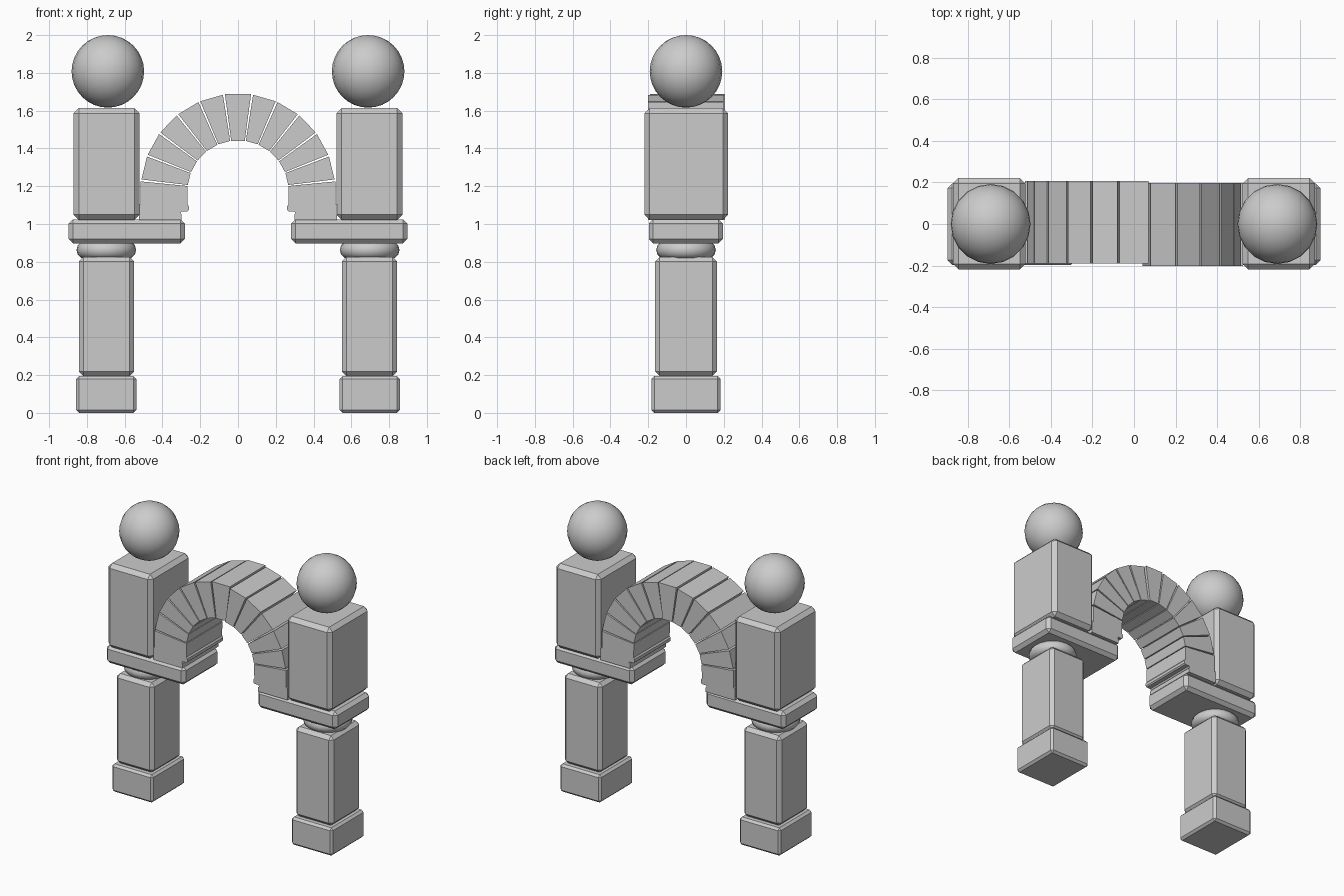
import bpy, bmesh
from math import sin, cos, tan, radians, pi

if "Cube" in bpy.data.objects:
    bpy.data.objects.remove(bpy.data.objects["Cube"])


def make_object(name, bm):
    bmesh.ops.recalc_face_normals(bm, faces=bm.faces)
    mesh = bpy.data.meshes.new(name)
    bm.to_mesh(mesh)
    bm.free()
    ob = bpy.data.objects.new(name, mesh)
    bpy.context.collection.objects.link(ob)
    return ob


def block(name, x, y, z, bevel):
    """Chamfered box from (min, max) pairs on each axis."""
    bm = bmesh.new()
    bmesh.ops.create_cube(bm, size=1)
    for v in bm.verts:
        v.co = [(lo + hi) / 2 + c * (hi - lo) for c, (lo, hi) in zip(v.co, (x, y, z))]
    bmesh.ops.bevel(bm, geom=bm.edges[:], offset=bevel, segments=1,
                    affect='EDGES', profile=0.5)
    return make_object(name, bm)


def prism(name, outline, y0, y1):
    """Extrude an x-z outline along y."""
    bm = bmesh.new()
    face = bm.faces.new([bm.verts.new((px, y0, pz)) for px, pz in outline])
    out = bmesh.ops.extrude_face_region(bm, geom=[face])
    for v in out['geom']:
        if isinstance(v, bmesh.types.BMVert):
            v.co.y = y1
    return make_object(name, bm)


def smooth(ob):
    for p in ob.data.polygons:
        p.use_smooth = True


def cushion(name, x, radius, z0, z1):
    """Round disc with a bulging rim."""
    h, bm = (z1 - z0) / 2, bmesh.new()
    pts = [(0, z0)]
    for i in range(7):
        a = -pi / 2 + pi * i / 6
        pts.append((radius - h + h * cos(a), (z0 + z1) / 2 + h * sin(a)))
    pts.append((0, z1))
    verts = [bm.verts.new((r, 0, z)) for r, z in pts]
    edges = [bm.edges.new(p) for p in zip(verts, verts[1:])]
    bmesh.ops.spin(bm, geom=verts + edges, cent=(0, 0, 0), axis=(0, 0, 1),
                   angle=2 * pi, steps=24)
    bmesh.ops.remove_doubles(bm, verts=bm.verts, dist=1e-4)
    ob = make_object(name, bm)
    ob.location.x = x
    smooth(ob)


R_OUT, R_IN, CZ = 0.515, 0.268, 1.175
KEY, STEP, GAP = 8.3, 15.1, 0.6


def polar(r, deg, s):
    a = radians(deg)
    return s * r * sin(a), CZ + r * cos(a)


for s, side in ((-1, "left"), (1, "right")):
    def span(a, b):
        return tuple(sorted((s * a, s * b)))

    # pillar
    block(side + "_base", span(0.538, 0.857), (-0.183, 0.183), (0, 0.195), 0.015)
    block(side + "_shaft", span(0.55, 0.843), (-0.163, 0.163), (0.195, 0.825), 0.024)
    cushion(side + "_cushion", s * 0.697, 0.158, 0.815, 0.91)
    block(side + "_slab", span(0.281, 0.897), (-0.197, 0.195), (0.898, 1.025), 0.023)
    block(side + "_upper_block", span(0.522, 0.87), (-0.219, 0.222), (1.022, 1.613), 0.027)

    # ball finial
    bm = bmesh.new()
    bmesh.ops.create_uvsphere(bm, u_segments=20, v_segments=16, radius=0.192)
    ball = make_object(side + "_ball", bm)
    ball.location = (s * 0.689, 0, 1.808)
    smooth(ball)

    # stepped moulding under the arch
    y0, y1 = (-0.19, 0.207) if s < 0 else (-0.202, 0.198)
    outline = [(0.525, 1.02), (0.298, 1.02), (0.298, 1.05), (0.305, 1.056),
               (0.298, 1.066), (0.268, 1.066), (0.26, 1.074), (0.26, 1.094),
               (0.268, 1.105), (0.525, 1.105)]
    prism(side + "_moulding", [(s * px, pz) for px, pz in outline], y0, y1)

    # wedge stones of the arch
    for i in range(5):
        a, b = KEY + i * STEP + GAP, KEY + (i + 1) * STEP - GAP
        prism(f"{side}_arch_stone_{i + 1}",
              [polar(R_OUT, a, s), polar(R_OUT, b, s), polar(R_IN, b, s), polar(R_IN, a, s)],
              y0, y1)
    # springing stone
    t = KEY + 5 * STEP + GAP
    prism(side + "_springer",
          [polar(R_OUT / sin(radians(t)), t, s), (s * R_OUT, 1.1),
           (s * R_IN, 1.1), polar(R_IN, t, s)], y0, y1)

# keystone
k = KEY - GAP
prism("keystone", [polar(R_OUT + 0.004, -k, 1), polar(R_OUT + 0.004, k, 1),
                   polar(R_IN, k, 1), polar(R_IN, -k, 1)], -0.19, 0.207)
